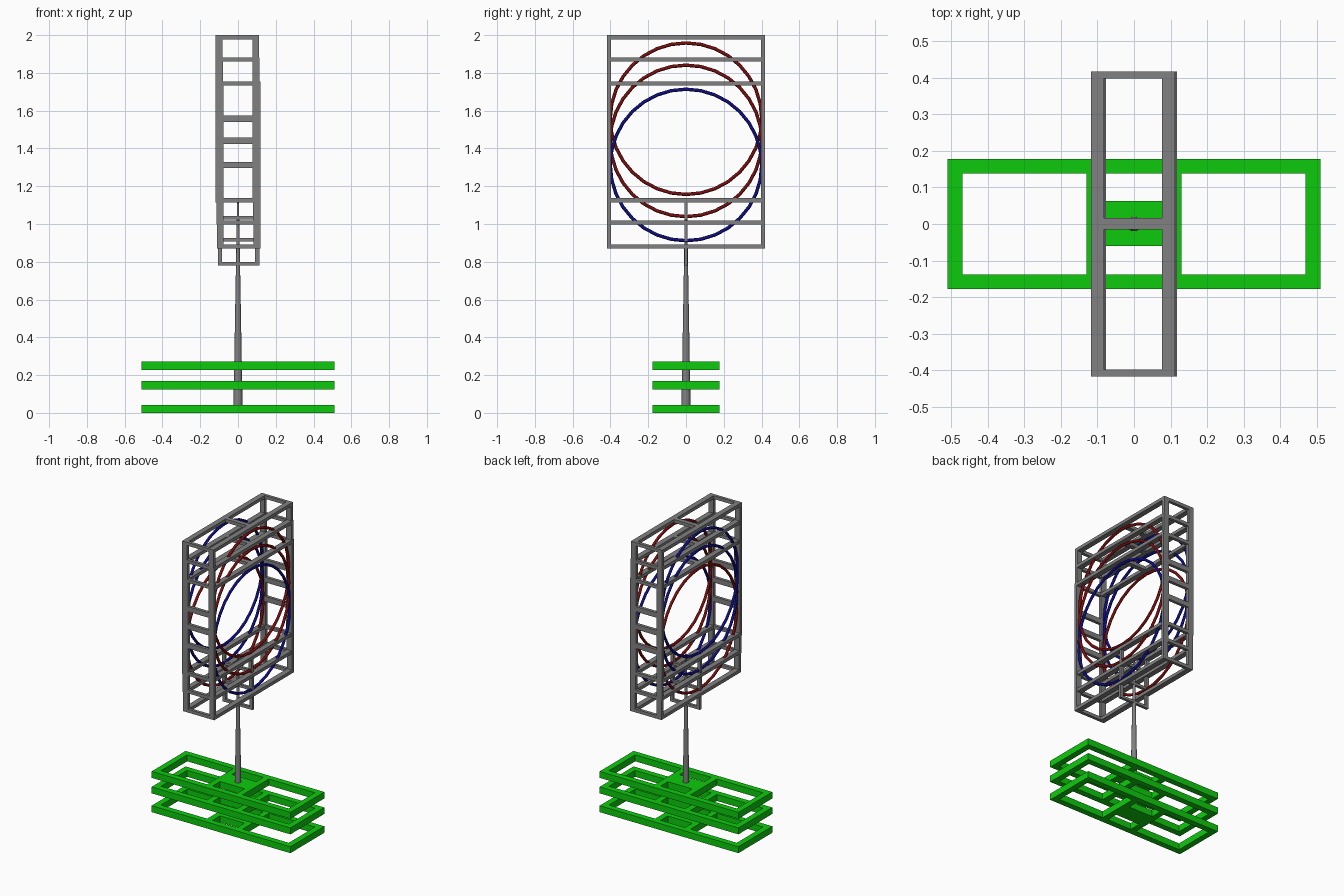
import bpy, bmesh, math
from mathutils import Matrix

if "Cube" in bpy.data.objects:
    bpy.data.objects.remove(bpy.data.objects["Cube"])


def material(name, rgb):
    m = bpy.data.materials.new(name)
    m.diffuse_color = (*rgb, 1)
    m.use_nodes = True
    m.node_tree.nodes["Principled BSDF"].inputs["Base Color"].default_value = m.diffuse_color
    return m


GREY = material("steel grey", (0.22, 0.22, 0.22))
GREEN = material("bright green", (0.004, 0.6, 0.004))
RED = material("dark red", (0.2, 0.004, 0.004))
BLUE = material("dark blue", (0.004, 0.004, 0.23))


def boxes(name, mat, spans):
    """One object from boxes given as (x0, x1, y0, y1, z0, z1)."""
    bm = bmesh.new()
    for x0, x1, y0, y1, z0, z1 in spans:
        m = Matrix.Translation(((x0 + x1) / 2, (y0 + y1) / 2, (z0 + z1) / 2))
        m = m @ Matrix.Diagonal((x1 - x0, y1 - y0, z1 - z0, 1))
        bmesh.ops.create_cube(bm, size=1, matrix=m)
    me = bpy.data.meshes.new(name)
    bm.to_mesh(me)
    bm.free()
    me.materials.append(mat)
    ob = bpy.data.objects.new(name, me)
    bpy.context.collection.objects.link(ob)
    return ob


def side(s, a, b):
    """Range a..b on the positive side, mirrored when s is -1."""
    return (a, b) if s > 0 else (-b, -a)


# Base tiers: rim, two crossbars and a centre plate
for i, z in enumerate((0.0, 0.125, 0.228)):
    h = (z, z + 0.043)
    spans = [(-0.09, 0.09, -0.06, 0.063, *h)]
    for s in (1, -1):
        spans.append((-0.51, 0.51, *side(s, 0.138, 0.178), *h))
        spans.append((*side(s, 0.47, 0.51), -0.138, 0.138, *h))
        spans.append((*side(s, 0.09, 0.13), -0.138, 0.138, *h))
    boxes(f"base_tier_{i + 1}", GREEN, spans)

# Tapered pole
bpy.ops.mesh.primitive_cone_add(vertices=16, radius1=0.024, radius2=0.005,
                                depth=1.08, location=(0, 0, 0.58))
pole = bpy.context.object
pole.name = "pole"
pole.data.materials.append(GREY)
bpy.ops.object.shade_smooth_by_angle()

# Three overlapping frames, each holding a ring on both faces
X0, X1, Y0, Y1, H, T = 0.079, 0.115, 0.398, 0.418, 0.4425, 0.022
tiers = ((1.5575, -0.003, RED, BLUE), (1.44, 0.0, RED, BLUE),
         (1.3125, 0.003, BLUE, RED))
for i, (c, dx, right, left) in enumerate(tiers):
    spans = [(-X0, X0, -0.015, 0.017, c + H - T, c + H)]   # top crossbar
    for s in (1, -1):
        y = side(s, Y0, Y1)
        for t in (1, -1):
            spans.append((*side(t, X0, X1), *y, c - H, c + H))       # post
            z = (c + H - T, c + H) if s > 0 else (c - H, c - H + T)
            spans.append((*side(t, X0, X1), -Y0, Y0, *z))            # rail
        for z, t in ((c + H - T, T), (c - 0.017, 0.034), (c - H, T)):
            spans.append((-X0, X0, *y, z, z + t))                    # rung
    frame = boxes(f"ring_frame_{i + 1}", GREY, spans)

    # Bracket hanging under the lower rails, around the pole
    low = c - H - 0.09
    spans = [(-0.088, 0.088, -0.009, 0.009, low, low + 0.018)]
    for s in (1, -1):
        spans.append((*side(s, 0.088, 0.11), -0.009, 0.009, low, c - H))
    bracket = boxes(f"bracket_{i + 1}", GREY, spans)
    frame.location.x = bracket.location.x = dx

    for s, mat, word in ((1, right, "right"), (-1, left, "left")):
        bpy.ops.mesh.primitive_torus_add(
            major_segments=32, minor_segments=8, major_radius=0.401,
            minor_radius=0.009, location=(s * 0.097 + dx, 0, c),
            rotation=(0, math.pi / 2, 0))
        ring = bpy.context.object
        ring.name = f"{word}_ring_{i + 1}"
        ring.data.materials.append(mat)
        bpy.ops.object.shade_smooth_by_angle(angle=math.radians(50))
